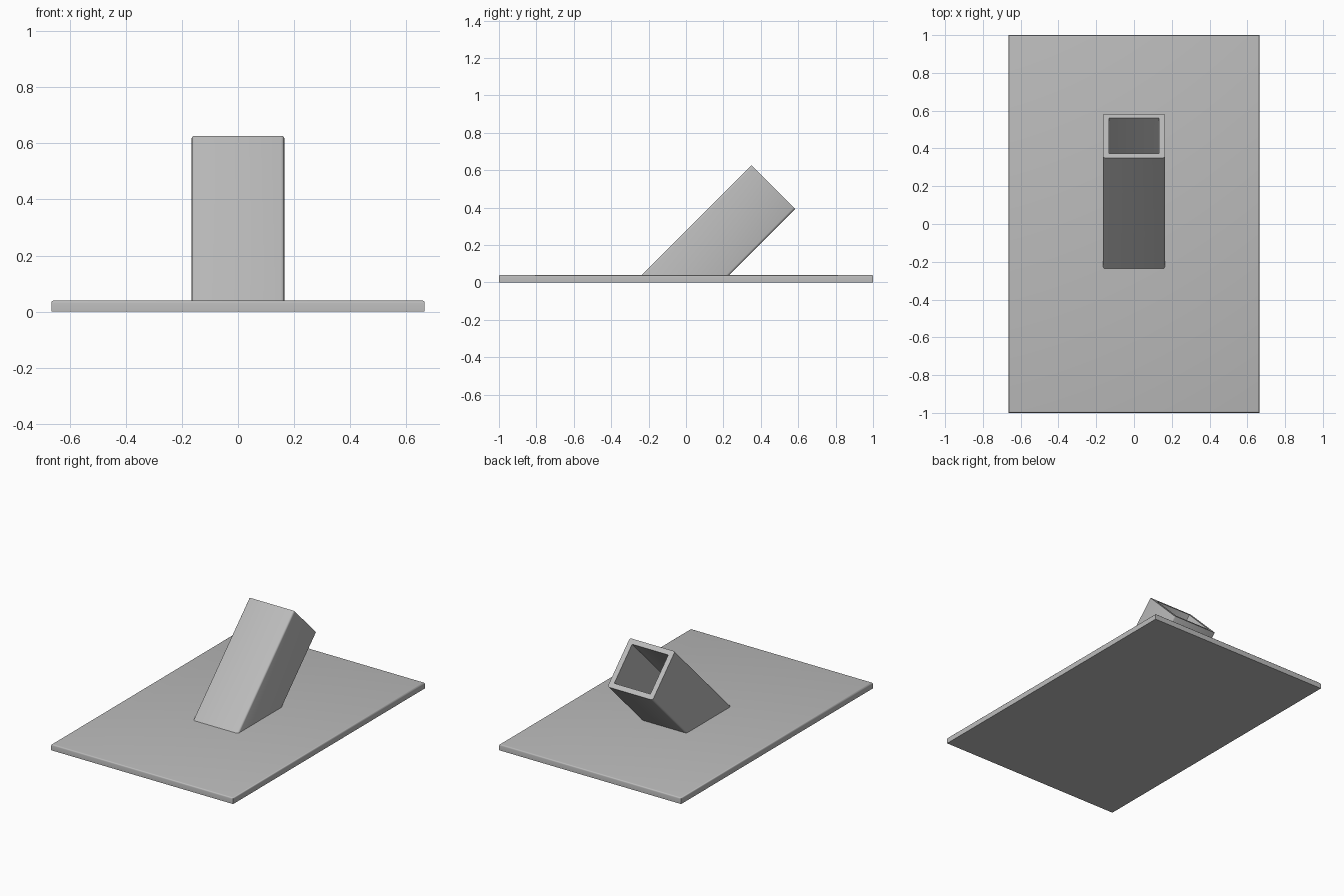
import bpy, bmesh, math
from mathutils import Vector

cube = bpy.data.objects.get("Cube")
if cube:
    bpy.data.objects.remove(cube, do_unlink=True)

grey = bpy.data.materials.new("plain grey")
grey.use_nodes = True
color = (0.5, 0.5, 0.5, 1)
grey.diffuse_color = color
grey.node_tree.nodes["Principled BSDF"].inputs["Base Color"].default_value = color


def add_part(name, bm):
    bmesh.ops.recalc_face_normals(bm, faces=bm.faces)
    mesh = bpy.data.meshes.new(name)
    bm.to_mesh(mesh)
    bm.free()
    mesh.materials.append(grey)
    obj = bpy.data.objects.new(name, mesh)
    bpy.context.collection.objects.link(obj)
    bpy.ops.object.select_all(action="DESELECT")
    obj.select_set(True)
    bpy.context.view_layer.objects.active = obj
    bpy.ops.object.shade_smooth_by_angle(angle=math.radians(35))
    return obj


# Base plate with softened top edges
THICK = 0.04
bm = bmesh.new()
bmesh.ops.create_cube(bm, size=1)
for v in bm.verts:
    v.co = Vector((v.co.x * 1.33, v.co.y * 2, (v.co.z + 0.5) * THICK))
top_edges = [e for e in bm.edges if all(v.co.z > THICK / 2 for v in e.verts)]
bmesh.ops.bevel(bm, geom=top_edges, offset=0.009, segments=3,
                profile=0.5, affect="EDGES")
add_part("base_plate", bm)


# Square tube leaning back at 45 degrees, cut level at the plate
def rounded_square(half, radius, steps=3):
    points = []
    for sx, sy, start in ((1, 1, 0), (-1, 1, 90), (-1, -1, 180), (1, -1, 270)):
        for i in range(steps + 1):
            a = math.radians(start + 90 * i / steps)
            points.append((sx * (half - radius) + radius * math.cos(a),
                           sy * (half - radius) + radius * math.sin(a)))
    return points


axis = Vector((0, 1, 1)).normalized()
across = Vector((0, -1, 1)).normalized()
mouth = Vector((0, 0.467, 0.51))
foot_z = THICK - 0.005

bm = bmesh.new()
rings = []
for half, radius in ((0.165, 0.012), (0.132, 0.002)):
    upper = [mouth + Vector((x, 0, 0)) + across * v
             for x, v in rounded_square(half, radius)]
    lower = [p - axis * ((p.z - foot_z) / axis.z) for p in upper]
    rings.append([bm.verts.new(p) for p in lower])
    rings.append([bm.verts.new(p) for p in upper])

outer_low, outer_up, inner_low, inner_up = rings
loop = [outer_low, outer_up, inner_up, inner_low, outer_low]
count = len(outer_low)
for a, b in zip(loop, loop[1:]):
    for i in range(count):
        j = (i + 1) % count
        bm.faces.new((a[i], a[j], b[j], b[i]))
add_part("angled_tube", bm)
